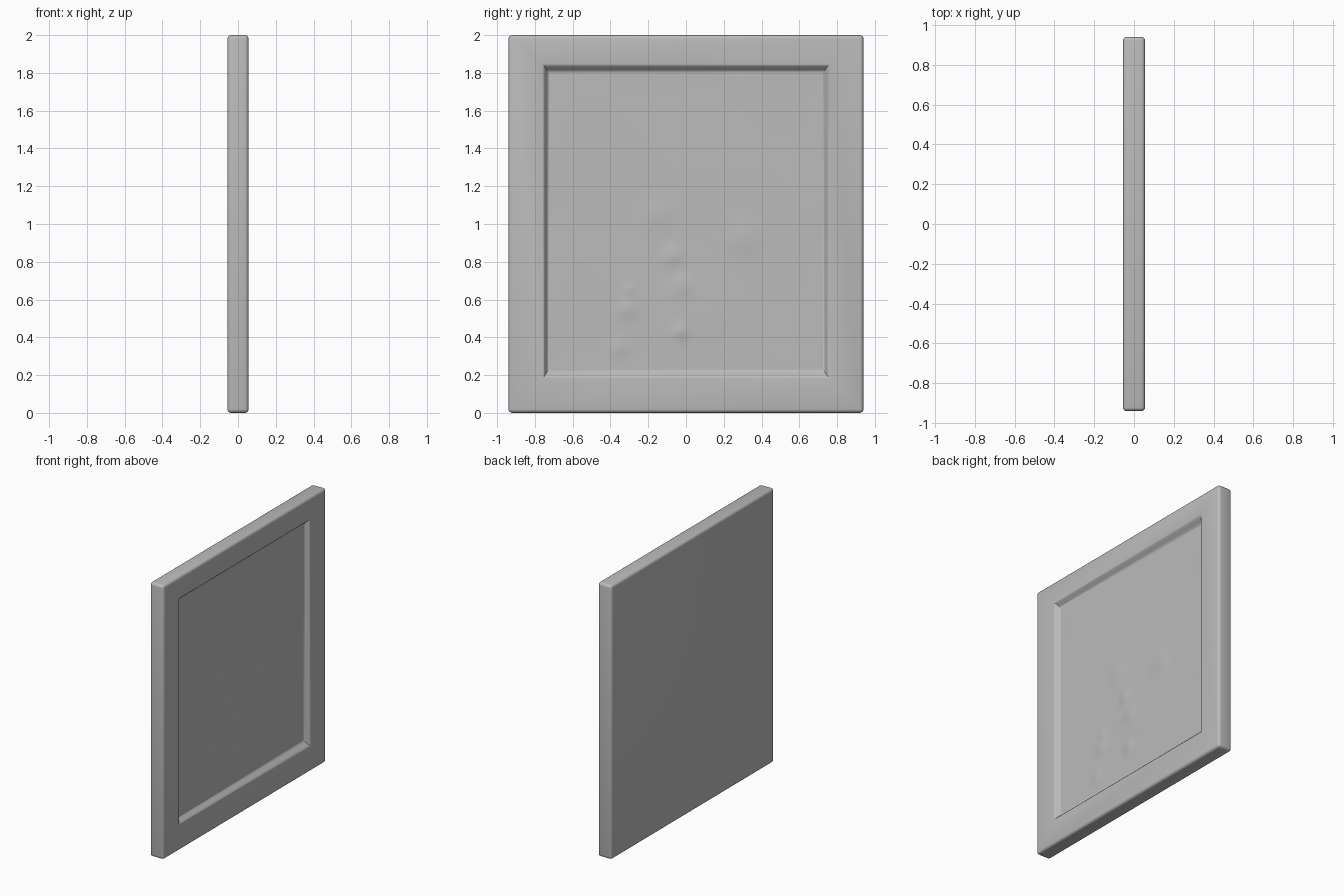
import bpy, bmesh, math
from mathutils import Vector

cube = bpy.data.objects.get("Cube")
if cube:
    bpy.data.objects.remove(cube, do_unlink=True)

HALF_X, HALF_Y, HEIGHT = 0.056, 0.94, 2.0
DEPTH = 0.036

plaster = bpy.data.materials.new("grey plaster")
plaster.use_nodes = True
grey = (0.5, 0.5, 0.5, 1)
plaster.diffuse_color = grey
plaster.node_tree.nodes["Principled BSDF"].inputs["Base Color"].default_value = grey


def finish(bm, name):
    mesh = bpy.data.meshes.new(name)
    bm.to_mesh(mesh)
    bm.free()
    mesh.materials.append(plaster)
    mesh.shade_smooth()
    obj = bpy.data.objects.new(name, mesh)
    bpy.context.collection.objects.link(obj)
    return obj


def recess(t):
    """Centre and half sizes of the recess outline, t = 0 at the rim, 1 at the floor."""
    low, high = 0.18 + 0.05 * t, 1.85 - 0.05 * t
    return (low + high) / 2, 0.76 - 0.035 * t, (high - low) / 2


# Slab with softened edges
bm = bmesh.new()
bmesh.ops.create_cube(bm, size=1)
for v in bm.verts:
    v.co = Vector((v.co.x * 2 * HALF_X, v.co.y * 2 * HALF_Y, (v.co.z + 0.5) * HEIGHT))
bmesh.ops.bevel(bm, geom=bm.edges[:], offset=0.02, segments=4, profile=0.5, affect='EDGES')

# Recess on the +x face, stepped inwards along a soft S-shaped slope
panel_face = max(bm.faces, key=lambda f: f.calc_area() * f.normal.x)
STEPS = 8
for i in range(STEPS + 1):
    t = i / STEPS
    mid, half_y, half_z = recess(t)
    bmesh.ops.inset_region(bm, faces=[panel_face], thickness=0.003)
    drop = DEPTH * t * t * (3 - 2 * t)
    for v in panel_face.verts:
        v.co = Vector((HALF_X - drop,
                       math.copysign(half_y, v.co.y),
                       mid + math.copysign(half_z, v.co.z - mid)))
bmesh.ops.delete(bm, geom=[panel_face], context='FACES_ONLY')
slab = finish(bm, "framed_slab")
bpy.context.view_layer.objects.active = slab
slab.select_set(True)
bpy.ops.object.shade_smooth_by_angle(angle=math.radians(40))

# Worn relief on the recessed panel: y, z, radius, height
BUMPS = [(-0.07, 0.83, 0.05, 0.008), (-0.02, 0.67, 0.06, 0.007), (-0.03, 0.43, 0.04, 0.008),
         (-0.31, 0.55, 0.05, 0.007), (-0.30, 0.65, 0.03, 0.005), (-0.36, 0.34, 0.05, 0.005),
         (0.30, 0.92, 0.08, 0.006), (-0.15, 1.05, 0.07, 0.005), (0.1, 0.55, 0.15, 0.004)]


def relief(y, z):
    wave = 0.0012 * math.sin(5 * y + 3 * z) * math.sin(4 * z - 2 * y)
    return wave + sum(h * math.exp(-((y - a) ** 2 + (z - b) ** 2) / r ** 2)
                      for a, b, r, h in BUMPS)


bm = bmesh.new()
bmesh.ops.create_grid(bm, x_segments=90, y_segments=90, size=1)
mid, half_y, half_z = recess(1)
for v in bm.verts:
    u, w = v.co.x, v.co.y
    y, z = u * half_y, mid + w * half_z
    fade = min(1, 8 * (1 - abs(u)), 8 * (1 - abs(w)))
    v.co = Vector((HALF_X - DEPTH + fade * relief(y, z), y, z))
finish(bm, "recessed_panel")
